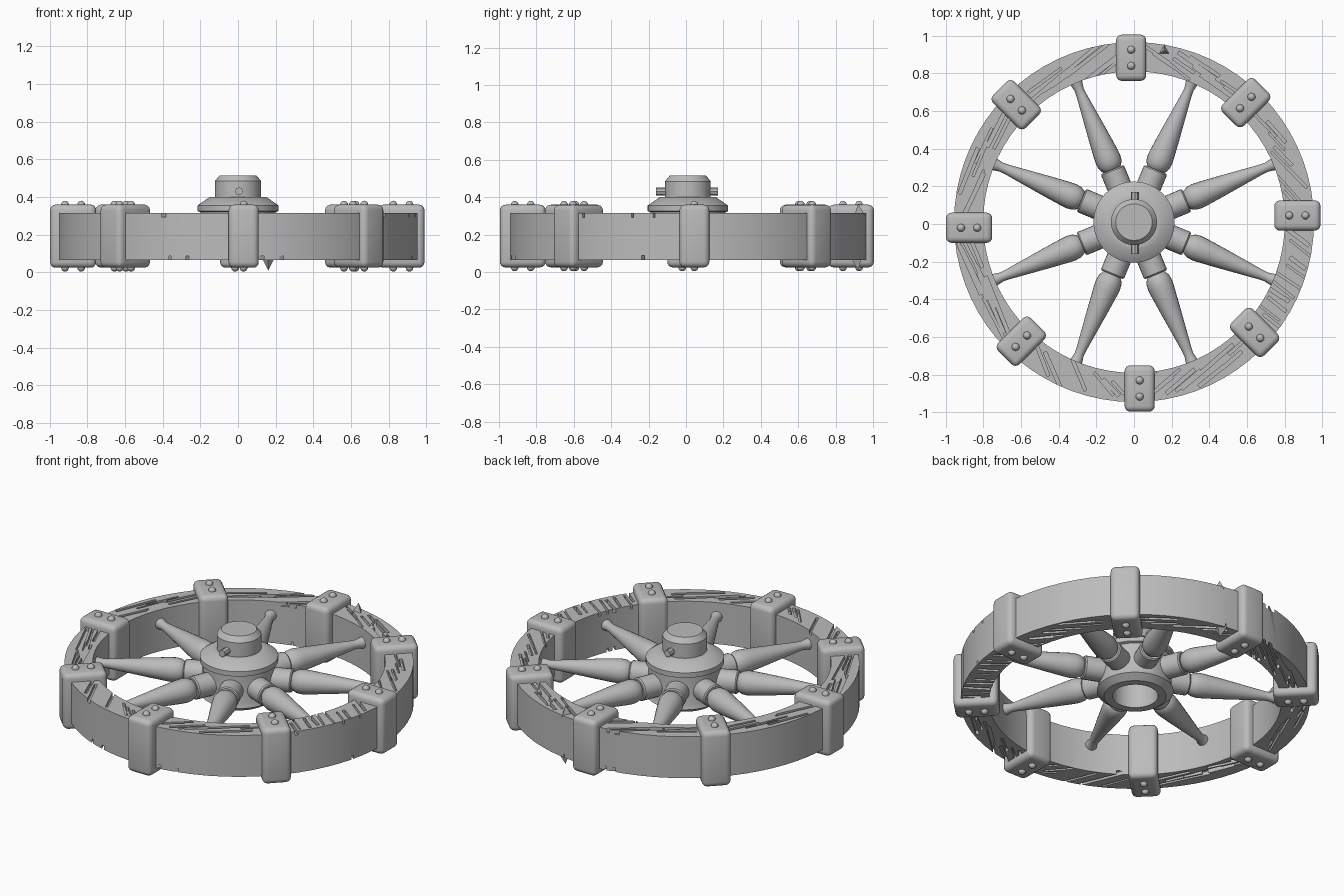
import bpy, bmesh, math, random
from math import cos, sin, radians, pi
from mathutils import Matrix, Vector

random.seed(7)
cube = bpy.data.objects.get("Cube")
if cube:
    bpy.data.objects.remove(cube, do_unlink=True)

grey = bpy.data.materials.new("weathered_grey")
grey.use_nodes = True
COLOUR = (0.5, 0.5, 0.5, 1)
grey.diffuse_color = COLOUR
grey.node_tree.nodes["Principled BSDF"].inputs["Base Color"].default_value = COLOUR

CENTRE = Vector((0, 0.01, 0))
SPOKE_Z = 0.23


def finish(name, bm, angle=35):
    bmesh.ops.recalc_face_normals(bm, faces=bm.faces)
    mesh = bpy.data.meshes.new(name)
    bm.to_mesh(mesh)
    bm.free()
    mesh.materials.append(grey)
    obj = bpy.data.objects.new(name, mesh)
    bpy.context.collection.objects.link(obj)
    smooth(obj, angle)
    return obj


def smooth(obj, angle):
    bpy.ops.object.select_all(action='DESELECT')
    obj.select_set(True)
    bpy.context.view_layer.objects.active = obj
    bpy.ops.object.shade_smooth_by_angle(angle=radians(angle))


def lathe(name, profile, sides, matrix, closed=False):
    """Spin (radius, height) points about the local z axis."""
    bm = bmesh.new()
    verts = [bm.verts.new((r, 0, z)) for r, z in profile]
    edges = [bm.edges.new(p) for p in zip(verts, verts[1:])]
    if closed:
        edges.append(bm.edges.new((verts[-1], verts[0])))
    bmesh.ops.spin(bm, geom=verts + edges, cent=(0, 0, 0), axis=(0, 0, 1),
                   angle=2 * pi, steps=sides, use_merge=True)
    bmesh.ops.remove_doubles(bm, verts=bm.verts, dist=0.0001)
    bm.transform(matrix)
    return finish(name, bm)


at_centre = Matrix.Translation(CENTRE)

# Wooden rim
rim = lathe("rim", [(0.80, 0.065), (0.955, 0.065), (0.955, 0.315), (0.80, 0.315)],
            72, at_centre, closed=True)

# Wood grain gouges: sector start, sector end, groove direction, count, length
SECTORS = [(3, 40, -48, 9, 0.2), (50, 86, -36, 10, 0.22), (94, 130, 38, 11, 0.3),
           (140, 175, 66, 7, 0.26), (184, 220, -66, 8, 0.32), (230, 258, -66, 3, 0.26),
           (259, 266, -48, 3, 0.15), (274, 312, 40, 11, 0.2), (322, 356, -36, 10, 0.16)]
bm = bmesh.new()
for z in (0.315, 0.065):
    for start, end, direction, count, length in SECTORS:
        for i in range(count):
            a = radians(start + (end - start) * (i + random.random() * 0.7) / count)
            r = random.uniform(0.84, 0.92)
            turn = radians(direction + random.uniform(-3, 3))
            size = (length * random.uniform(0.6, 1.1), random.uniform(0.01, 0.02), 0.045)
            place = (Matrix.Translation(CENTRE + Vector((r * cos(a), r * sin(a), z)))
                     @ Matrix.Rotation(turn, 4, 'Z') @ Matrix.Diagonal((*size, 1)))
            bmesh.ops.create_cube(bm, size=1, matrix=place)
gouges = finish("gouge_cutter", bm)
gouges.hide_render = True
gouges.hide_viewport = True
cut = rim.modifiers.new("gouges", 'BOOLEAN')
cut.object = gouges
cut.operation = 'DIFFERENCE'
cut.solver = 'EXACT'
cut.use_self = True
bpy.context.view_layer.objects.active = rim
bpy.ops.object.modifier_apply(modifier=cut.name)
bpy.data.objects.remove(gouges, do_unlink=True)
smooth(rim, 30)

# Loose splinters beside the back clamp
bm = bmesh.new()
for z, flip in ((0.335, 0), (0.04, pi)):
    bmesh.ops.create_cone(bm, cap_ends=True, segments=3, radius1=0.035, radius2=0.0, depth=0.06,
                          matrix=Matrix.Translation((0.16, 0.92, z)) @ Matrix.Rotation(flip, 4, 'X'))
finish("splinters", bm)

# Hub with open bore below and cap above
lathe("hub", [(0, 0.30), (0.125, 0.30), (0.125, 0.10), (0.17, 0.10), (0.21, 0.13),
              (0.2, 0.16), (0.2, 0.32), (0.215, 0.325), (0.215, 0.355), (0.15, 0.40),
              (0.122, 0.40), (0.122, 0.485), (0.097, 0.515), (0, 0.515)], 48, at_centre)

# Locking pin through the cap
bm = bmesh.new()
bmesh.ops.create_cone(bm, cap_ends=True, segments=8, radius1=0.021, radius2=0.021, depth=0.33,
                      matrix=Matrix.Translation((0.005, 0.005, 0.43)) @ Matrix.Rotation(pi / 2, 4, 'X'))
finish("locking_pin", bm)

# Turned spokes and their hub sockets
SPOKE = [(0, 0.285), (0.03, 0.29), (0.052, 0.305), (0.065, 0.33), (0.069, 0.36), (0.066, 0.40),
         (0.055, 0.50), (0.038, 0.64), (0.027, 0.73), (0.025, 0.76), (0.03, 0.785), (0.036, 0.82),
         (0, 0.82)]
SOCKET = [(0, 0.15), (0.066, 0.15), (0.066, 0.295), (0.06, 0.302), (0, 0.302)]
for i in range(8):
    outward = (Matrix.Translation(CENTRE + Vector((0, 0, SPOKE_Z)))
               @ Matrix.Rotation(radians(22.5 + 45 * i), 4, 'Z') @ Matrix.Rotation(pi / 2, 4, 'Y'))
    lathe(f"spoke_{i + 1}", SPOKE, 24, outward)
    lathe(f"spoke_socket_{i + 1}", SOCKET, 24, outward)

# Iron clamps around the rim, slightly uneven, each with four rivets
CLAMPS = [(0.867, 0.045), (0.593, 0.644), (-0.015, 0.882), (-0.625, 0.633),
          (-0.875, -0.02), (-0.598, -0.622), (0.03, -0.873), (0.64, -0.575)]
for i, (x, y) in enumerate(CLAMPS):
    place = Matrix.Translation((x, y, 0.192)) @ Matrix.Rotation(radians(45 * i), 4, 'Z')
    bm = bmesh.new()
    bmesh.ops.create_cube(bm, size=1, matrix=Matrix.Diagonal((0.245, 0.16, 0.335, 1)))
    bmesh.ops.bevel(bm, geom=bm.edges[:], offset=0.03, segments=4, profile=0.5, affect='EDGES')
    bm.transform(place)
    finish(f"clamp_{i + 1}", bm, 40)
    bm = bmesh.new()
    for u in (-0.043, 0.043):
        for z in (-0.167, 0.167):
            bmesh.ops.create_uvsphere(bm, u_segments=14, v_segments=8, radius=0.021,
                                      matrix=place @ Matrix.Translation((u, 0, z)))
    finish(f"clamp_rivets_{i + 1}", bm)
